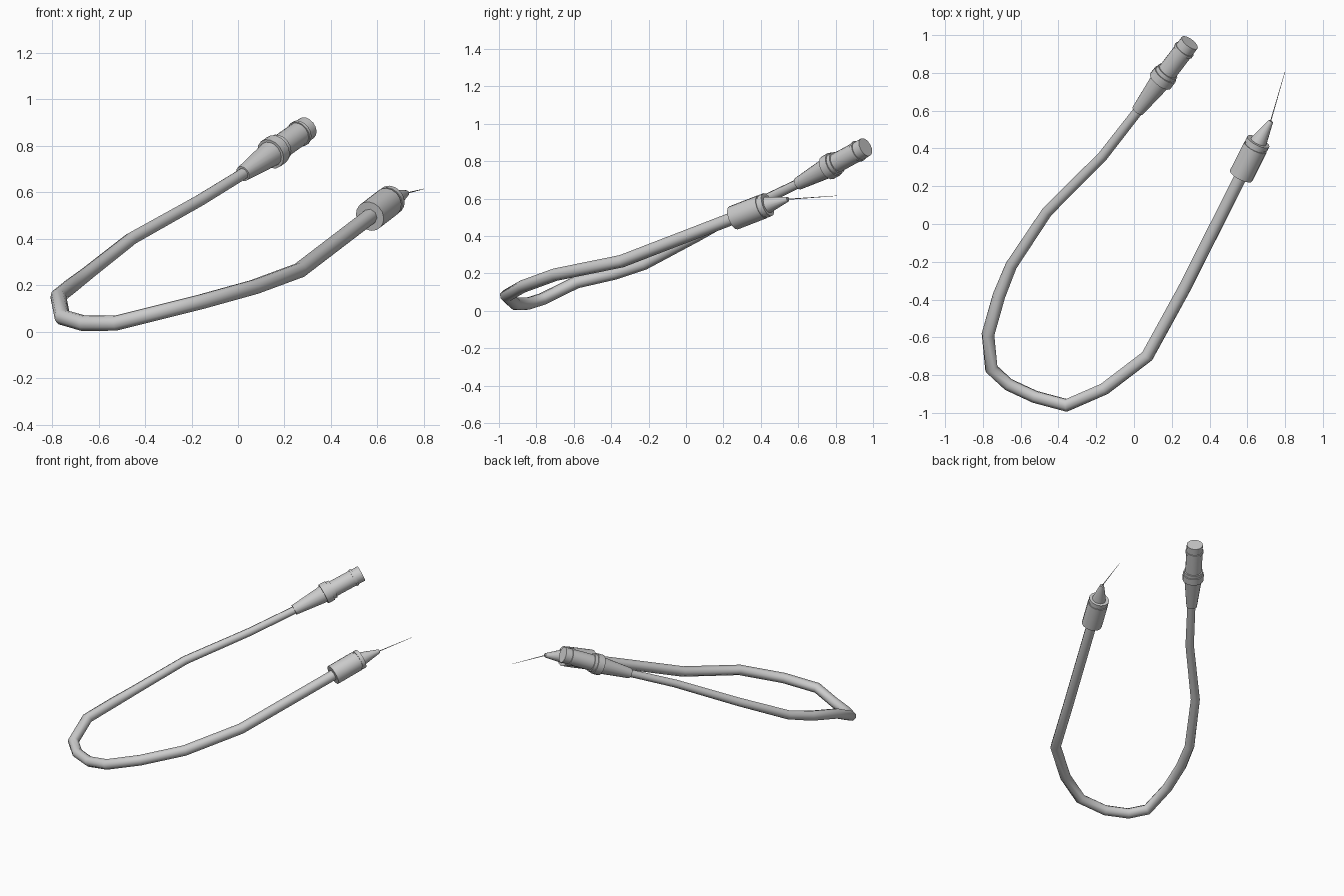
import bpy, bmesh, math
from mathutils import Vector

if "Cube" in bpy.data.objects:
    bpy.data.objects.remove(bpy.data.objects["Cube"])


def sweep(name, points, radii, sides, angle=50):
    """Sweep a round section along a path, with mitred corners and closed ends."""
    pts = [Vector(p) for p in points]
    dirs = [(b - a).normalized() for a, b in zip(pts, pts[1:])]
    up = Vector((0, 0, 1))
    side = dirs[0].cross(up).normalized()
    up = side.cross(dirs[0]).normalized()
    bm = bmesh.new()
    rings = []
    for i, p in enumerate(pts):
        d_in = dirs[max(i - 1, 0)]
        d_out = dirs[min(i, len(dirs) - 1)]
        plane = (d_in + d_out).normalized()
        ring = []
        for k in range(sides):
            a = 2 * math.pi * k / sides
            off = (side * math.cos(a) + up * math.sin(a)) * radii[i]
            # slide along the incoming direction onto the mitre plane
            off -= d_in * (off.dot(plane) / d_in.dot(plane))
            ring.append(bm.verts.new(p + off))
        rings.append(ring)
        turn = d_in.rotation_difference(d_out)
        side, up = turn @ side, turn @ up
    for r0, r1 in zip(rings, rings[1:]):
        for k in range(sides):
            n = (k + 1) % sides
            bm.faces.new((r0[k], r0[n], r1[n], r1[k]))
    bm.faces.new(rings[0])
    bm.faces.new(rings[-1])
    bmesh.ops.recalc_face_normals(bm, faces=bm.faces)
    mesh = bpy.data.meshes.new(name)
    bm.to_mesh(mesh)
    bm.free()
    obj = bpy.data.objects.new(name, mesh)
    bpy.context.collection.objects.link(obj)
    bpy.ops.object.select_all(action='DESELECT')
    obj.select_set(True)
    bpy.context.view_layer.objects.active = obj
    bpy.ops.object.shade_smooth_by_angle(angle=math.radians(angle))
    return obj


def lathe(name, start, end, profile, sides=16):
    """Turned part between two points; profile holds (distance, radius) pairs."""
    start, end = Vector(start), Vector(end)
    axis = (end - start).normalized()
    bm = bmesh.new()
    turn = Vector((0, 0, 1)).rotation_difference(axis)
    rings = [[bm.verts.new(start + turn @ Vector((r * math.cos(2 * math.pi * k / sides),
                                                  r * math.sin(2 * math.pi * k / sides), t)))
              for k in range(sides)] for t, r in profile]
    for r0, r1 in zip(rings, rings[1:]):
        for k in range(sides):
            n = (k + 1) % sides
            bm.faces.new((r0[k], r0[n], r1[n], r1[k]))
    bm.faces.new(rings[0])
    bm.faces.new(rings[-1])
    bmesh.ops.recalc_face_normals(bm, faces=bm.faces)
    mesh = bpy.data.meshes.new(name)
    bm.to_mesh(mesh)
    bm.free()
    obj = bpy.data.objects.new(name, mesh)
    bpy.context.collection.objects.link(obj)
    bpy.ops.object.select_all(action='DESELECT')
    obj.select_set(True)
    bpy.context.view_layer.objects.active = obj
    bpy.ops.object.shade_smooth_by_angle(angle=math.radians(35))
    return obj


# Bent cable
path = [
    (0.03, 0.61, 0.685), (-0.165, 0.36, 0.565), (-0.46, 0.065, 0.40),
    (-0.65, -0.22, 0.25), (-0.715, -0.38, 0.20), (-0.773, -0.585, 0.153),
    (-0.755, -0.767, 0.063), (-0.665, -0.85, 0.037), (-0.525, -0.915, 0.038),
    (-0.357, -0.96, 0.08), (-0.157, -0.873, 0.13), (0.07, -0.70, 0.193),
    (0.265, -0.345, 0.265), (0.575, 0.27, 0.502),
]
radii = [0.026, 0.027, 0.029, 0.031] + [0.034] * 10
sweep("cable", path, radii, 8)

# Plug with strain relief, collar and lipped barrel
lathe("plug", (0.02, 0.60, 0.68), (0.295, 0.96, 0.875), [
    (0.0, 0.034), (0.215, 0.056), (0.215, 0.068), (0.262, 0.068),
    (0.262, 0.061), (0.285, 0.061), (0.285, 0.053), (0.43, 0.053),
    (0.43, 0.058), (0.445, 0.058), (0.445, 0.052), (0.493, 0.052)])

# Grip at the other end
lathe("grip", (0.567, 0.255, 0.497), (0.655, 0.43, 0.565), [
    (0.0, 0.066), (0.18, 0.066), (0.18, 0.061), (0.19, 0.061),
    (0.19, 0.065), (0.215, 0.065)])

# Tapered nozzle and fine needle
lathe("nozzle", (0.65, 0.42, 0.561), (0.725, 0.545, 0.597), [
    (0.0, 0.046), (0.03, 0.043), (0.15, 0.013)])
lathe("needle", (0.722, 0.54, 0.596), (0.80, 0.808, 0.615), [
    (0.0, 0.003), (0.28, 0.001)], sides=6)
